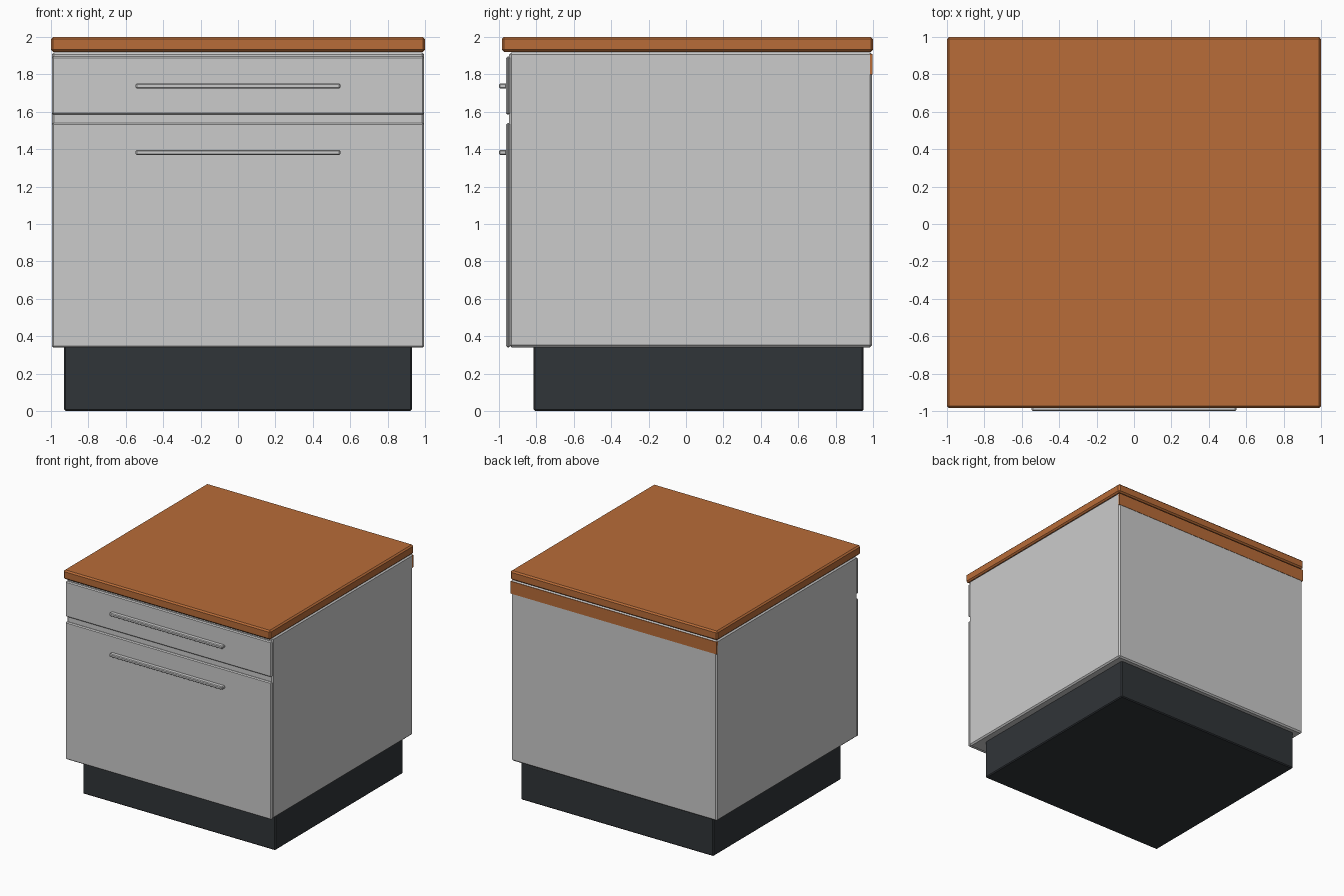
import bpy

if "Cube" in bpy.data.objects:
    bpy.data.objects.remove(bpy.data.objects["Cube"])


def material(name, color):
    m = bpy.data.materials.new(name)
    m.diffuse_color = color
    m.use_nodes = True
    m.node_tree.nodes["Principled BSDF"].inputs["Base Color"].default_value = m.diffuse_color
    return m


wood = material("wood", (0.48, 0.15, 0.04, 1))
dark = material("dark", (0.03, 0.035, 0.04, 1))


def box(name, x, y, z, bevel=0.01, mat=None):
    """Bevelled box from (min, max) ranges on each axis."""
    center = [(a + b) / 2 for a, b in (x, y, z)]
    bpy.ops.mesh.primitive_cube_add(size=1, location=center)
    ob = bpy.context.object
    ob.name = name
    ob.scale = [b - a for a, b in (x, y, z)]
    bpy.ops.object.transform_apply(location=False, rotation=False, scale=True)
    if bevel:
        mod = ob.modifiers.new("bevel", "BEVEL")
        mod.width = bevel
        mod.segments = 1
    if mat:
        ob.data.materials.append(mat)
    return ob


# Recessed plinth, cabinet body and worktop
box("plinth", (-0.93, 0.93), (-0.815, 0.95), (0, 0.35), 0.008, mat=dark)
box("cabinet_body", (-0.995, 0.995), (-0.945, 0.995), (0.34, 1.918), 0.012)
box("worktop", (-1, 1), (-0.985, 1), (1.92, 2.0), 0.012, mat=wood)

# Wooden rail across the back
box("back_rail", (-0.995, 0.995), (0.98, 0.998), (1.80, 1.908), 0, mat=wood)

# Drawer fronts, each with a bar handle
for label, bottom, top, grip in (("upper", 1.585, 1.895, 1.738),
                                 ("lower", 0.34, 1.54, 1.382)):
    box(label + "_drawer_front", (-0.995, 0.995), (-0.962, -0.94), (bottom, top), 0.008)
    box(label + "_handle", (-0.547, 0.547), (-1.0, -0.958), (grip - 0.013, grip + 0.013), 0.006)
